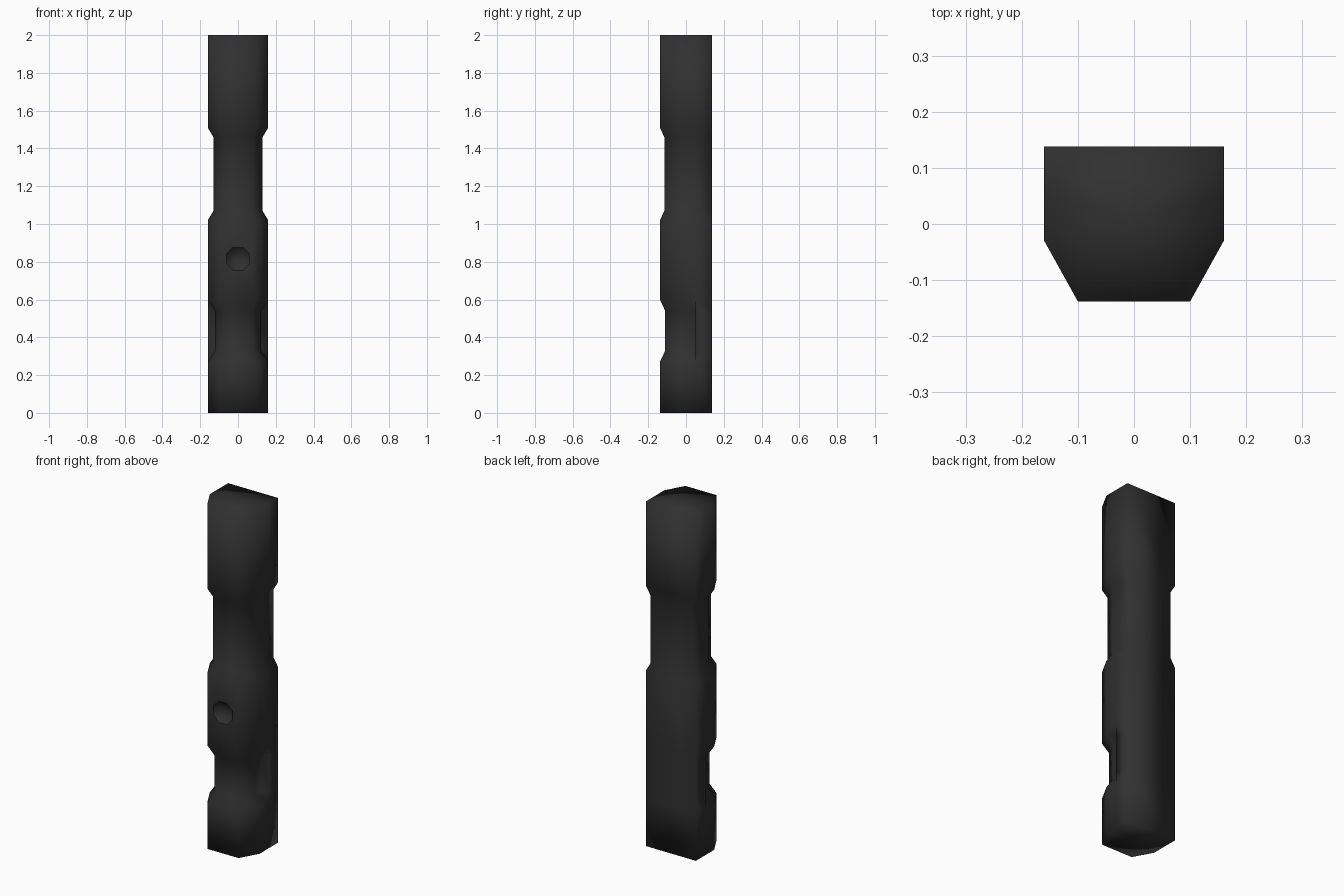
import bpy, bmesh, math

cube = bpy.data.objects.get("Cube")
if cube:
    bpy.data.objects.remove(cube, do_unlink=True)

# Dark matte colour shared by the whole grip
DARK = (0.03, 0.03, 0.03, 1)
mat = bpy.data.materials.new("charcoal")
mat.use_nodes = True
mat.diffuse_color = DARK
bsdf = mat.node_tree.nodes["Principled BSDF"]
bsdf.inputs["Base Color"].default_value = DARK
bsdf.inputs["Roughness"].default_value = 0.6

BACK, STEP = 0.138, 0.05


def outline(back_x, side_x, side_y, front_x, front_y):
    """Closed cross-section; the side may step inwards at STEP."""
    half = [(back_x, BACK), (back_x, STEP), (side_x, STEP),
            (side_x, side_y), (front_x, front_y)]
    return half + [(-x, y) for x, y in reversed(half)]


full = outline(0.16, 0.16, -0.03, 0.10, -0.138)
waist = outline(0.13, 0.13, -0.02, 0.08, -0.115)
notch = outline(0.16, 0.122, -0.02, 0.075, -0.11)

sections = [(0, full), (0.27, full), (0.33, notch), (0.54, notch), (0.60, full),
            (1.02, full), (1.07, waist), (1.46, waist), (1.51, full), (2, full)]

# Body: loft through the sections, leaving the panel with the dimple open
bm = bmesh.new()
rings = [[bm.verts.new((x, y, z)) for x, y in shape] for z, shape in sections]
count = len(full)
panel = None
for level, (low, high) in enumerate(zip(rings, rings[1:])):
    for i in range(count):
        j = (i + 1) % count
        quad = [low[i], low[j], high[j], high[i]]
        if level == 4 and i == 4:
            panel = quad
        else:
            bm.faces.new(quad)
caps = [bm.faces.new(rings[0]), bm.faces.new(rings[-1])]


# Dimple: shallow eight-sided dish in the front panel
def dish_ring(radius, depth):
    angles = [math.pi * (k + 0.5) / 4 for k in range(8)]
    return [bm.verts.new((radius * math.cos(a), depth - 0.138,
                          0.815 + radius * math.sin(a))) for a in angles]


rim, floor = dish_ring(0.067, 0), dish_ring(0.045, 0.025)
centre = bm.verts.new((0, 0.035 - 0.138, 0.815))
for k in range(8):
    n = (k + 1) % 8
    bm.faces.new([rim[k], rim[n], floor[n], floor[k]])
    bm.faces.new([floor[k], floor[n], centre])

border = []
for loop in (panel, rim):
    for a, b in zip(loop, loop[1:] + loop[:1]):
        border.append(bm.edges.get((a, b)) or bm.edges.new((a, b)))
bmesh.ops.triangle_fill(bm, edges=border, use_beauty=True, normal=(0, -1, 0))
rim_edges = border[4:]

# Clean up, fan the end caps and shade smoothly with a crisp dimple rim
bmesh.ops.poke(bm, faces=caps)
for e in rim_edges:
    e.smooth = False
bmesh.ops.remove_doubles(bm, verts=bm.verts[:], dist=0.0001)
bmesh.ops.recalc_face_normals(bm, faces=bm.faces[:])
for f in bm.faces:
    f.smooth = True

mesh = bpy.data.meshes.new("grip_body")
bm.to_mesh(mesh)
bm.free()
mesh.materials.append(mat)
body = bpy.data.objects.new("grip_body", mesh)
bpy.context.scene.collection.objects.link(body)
